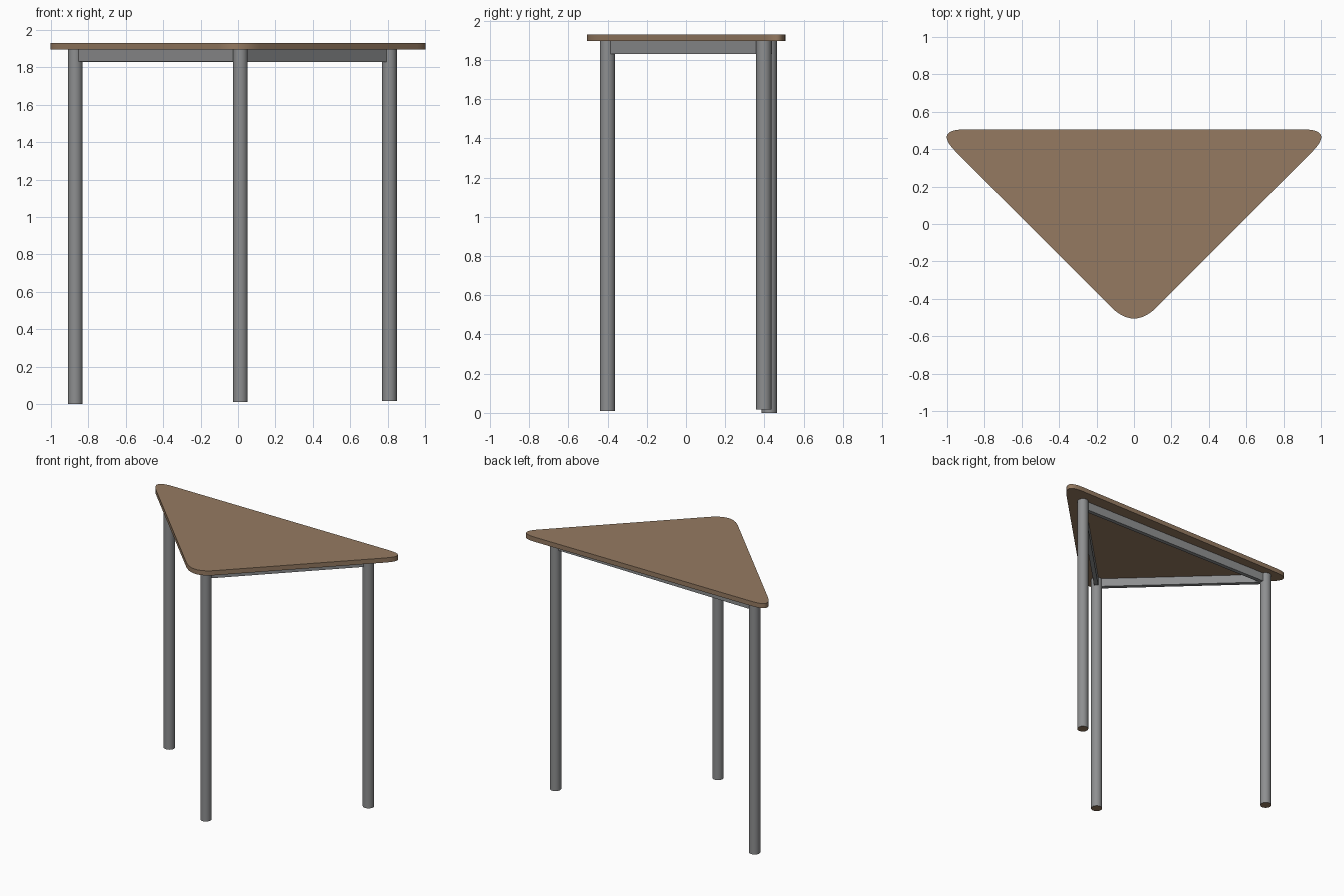
import bpy, bmesh, math
from mathutils import Vector

if "Cube" in bpy.data.objects:
    bpy.data.objects.remove(bpy.data.objects["Cube"])


def material(name, rgb):
    m = bpy.data.materials.new(name)
    m.diffuse_color = (*rgb, 1)
    m.use_nodes = True
    m.node_tree.nodes["Principled BSDF"].inputs["Base Color"].default_value = m.diffuse_color
    return m


WOOD = material("warm brown", (0.30, 0.195, 0.12))
STEEL = material("mid grey", (0.27, 0.275, 0.28))
UNDER, TOP = 1.895, 1.93


def finish(name, bm, mats):
    bmesh.ops.recalc_face_normals(bm, faces=bm.faces)
    me = bpy.data.meshes.new(name)
    bm.to_mesh(me)
    bm.free()
    for m in mats:
        me.materials.append(m)
    ob = bpy.data.objects.new(name, me)
    bpy.context.collection.objects.link(ob)
    bpy.context.view_layer.objects.active = ob
    bpy.ops.object.select_all(action='DESELECT')
    ob.select_set(True)
    bpy.ops.object.shade_smooth_by_angle(angle=math.radians(30))
    return ob


# Tabletop: triangle with curved corners (start, corner, end of each curve)
corners = [((-0.90, 0.506), (-1.07, 0.506), (-0.957, 0.39)),
           ((-0.117, -0.449), (0, -0.562), (0.117, -0.449)),
           ((0.957, 0.39), (1.07, 0.506), (0.90, 0.506))]
bm = bmesh.new()
verts = []
for corner in corners:
    a, b, c = map(Vector, corner)
    for i in range(13):
        t = i / 12
        p = a * (1 - t) ** 2 + b * 2 * t * (1 - t) + c * t * t
        verts.append(bm.verts.new((p.x, p.y, UNDER)))
face = bm.faces.new(verts)
ext = bmesh.ops.extrude_face_region(bm, geom=[face], use_keep_orig=True)
bmesh.ops.translate(bm, vec=(0, 0, TOP - UNDER),
                    verts=[g for g in ext["geom"] if isinstance(g, bmesh.types.BMVert)])
finish("tabletop", bm, [WOOD])

# Legs: round steel tubes with brown end caps, slightly uneven lengths
legs = {"back_left_leg": (-0.87, 0.425, 0.0),
        "front_leg": (0.013, -0.40, 0.01),
        "back_right_leg": (0.81, 0.397, 0.018)}
for name, (x, y, z) in legs.items():
    bm = bmesh.new()
    h = UNDER - z
    bmesh.ops.create_cone(bm, cap_ends=True, segments=32, radius1=0.039, radius2=0.039, depth=h)
    bmesh.ops.translate(bm, vec=(x, y, z + h / 2), verts=bm.verts)
    for f in bm.faces:
        f.material_index = 1 if len(f.verts) > 4 else 0
    finish(name, bm, [STEEL, WOOD])


# Rails: flat bars joining the legs just under the top
def rail(name, a, b, bottom=1.83, thick=0.03):
    a, b = Vector(legs[a][:2]), Vector(legs[b][:2])
    d, mid = b - a, (a + b) / 2
    ob_angle = math.atan2(d.y, d.x)
    bm = bmesh.new()
    bmesh.ops.create_cube(bm, size=1)
    for v in bm.verts:
        v.co = (v.co.x * (d.length - 0.03), v.co.y * thick, v.co.z * (UNDER - bottom))
    ob = finish(name, bm, [STEEL])
    ob.location = (mid.x, mid.y, (UNDER + bottom) / 2)
    ob.rotation_euler.z = ob_angle


rail("back_rail", "back_left_leg", "back_right_leg")
rail("left_rail", "back_left_leg", "front_leg", 1.832)
rail("right_rail", "front_leg", "back_right_leg")
